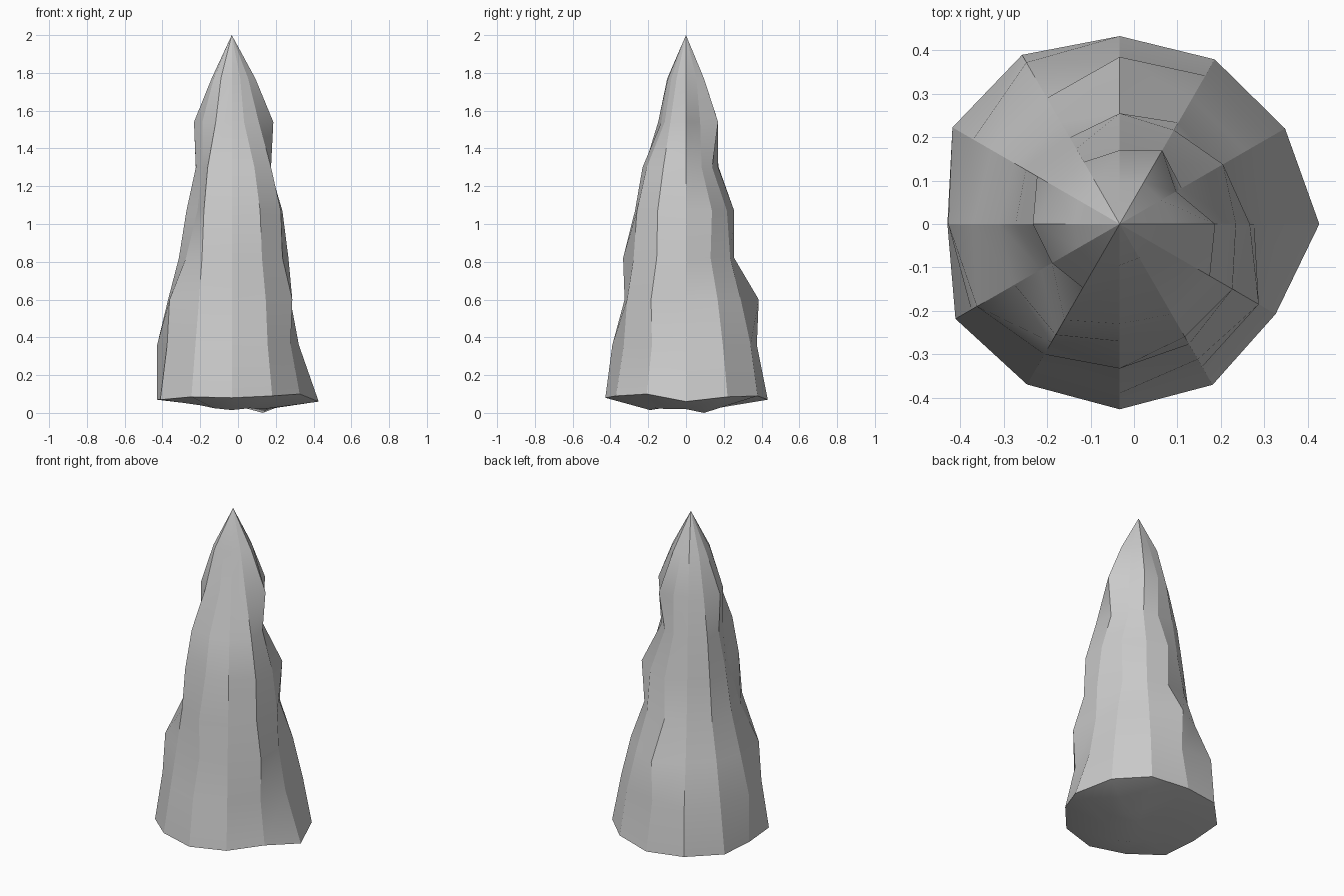
import bpy, bmesh
from math import cos, sin, radians

CX = -0.033                      # axis of the spire
LEVELS = [0.36, 0.6, 0.82, 1.07, 1.3, 1.54, 1.77]

# Radius of each ridge (every 30 degrees from +x): foot, then each level
RIDGES = [
    [.46, .355, .31, .30, .268, .20, .22, .125],
    [.44, .39, .335, .26, .275, .165, .15, .11],
    [.438, .395, .335, .27, .25, .16, .196, .11],
    [.433, .375, .385, .255, .255, .17, .17, .095],
    [.45, .43, .335, .27, .23, .20, .165, .11],
    [.445, .39, .34, .28, .25, .22, .17, .11],
    [.397, .395, .337, .28, .24, .19, .20, .107],
    [.437, .395, .38, .28, .21, .18, .18, .11],
    [.427, .385, .347, .315, .295, .255, .17, .115],
    [.427, .39, .325, .333, .27, .23, .13, .095],
    [.428, .38, .36, .32, .30, .24, .13, .09],
    [.415, .36, .37, .31, .30, .24, .165, .10],
]
FOOT = [.06, .085, .09, .07, .08, .075, .07, .07, .085, .08, .09, .1]
UNDER = [.02, .0, .025, .035, .04, .045, .045, .04, .025, .015, .025, .02]

bm = bmesh.new()


def ring(radii, heights):
    return [bm.verts.new((CX + r * cos(radians(30 * i)), r * sin(radians(30 * i)), z))
            for i, (r, z) in enumerate(zip(radii, heights))]


# Underside, then stacked rings, then the tip
rings = [ring([.19] * 12, UNDER), ring([p[0] for p in RIDGES], FOOT)]
for k, z in enumerate(LEVELS):
    rings.append(ring([p[k + 1] for p in RIDGES], [z] * 12))
tip = bm.verts.new((CX, 0, 2))
bottom = bm.verts.new((CX, 0, .045))
for i in range(12):
    j = (i + 1) % 12
    for a, b in zip(rings, rings[1:]):
        bm.faces.new([a[i], a[j], b[j], b[i]])
    bm.faces.new([rings[-1][i], rings[-1][j], tip])
    bm.faces.new([rings[0][j], rings[0][i], bottom])
bmesh.ops.recalc_face_normals(bm, faces=bm.faces)

# Smooth along each column, crisp along the ridges and around the foot
for f in bm.faces:
    f.smooth = True
for i in range(12):
    column = [r[i] for r in rings[1:]] + [tip]
    pairs = list(zip(column, column[1:])) + [(rings[1][i], rings[1][i - 1])]
    for a, b in pairs:
        bm.edges.get((a, b)).smooth = False

mesh = bpy.data.meshes.new("rock_spire")
bm.to_mesh(mesh)
bm.free()
spire = bpy.data.objects.new("rock_spire", mesh)
bpy.context.collection.objects.link(spire)
